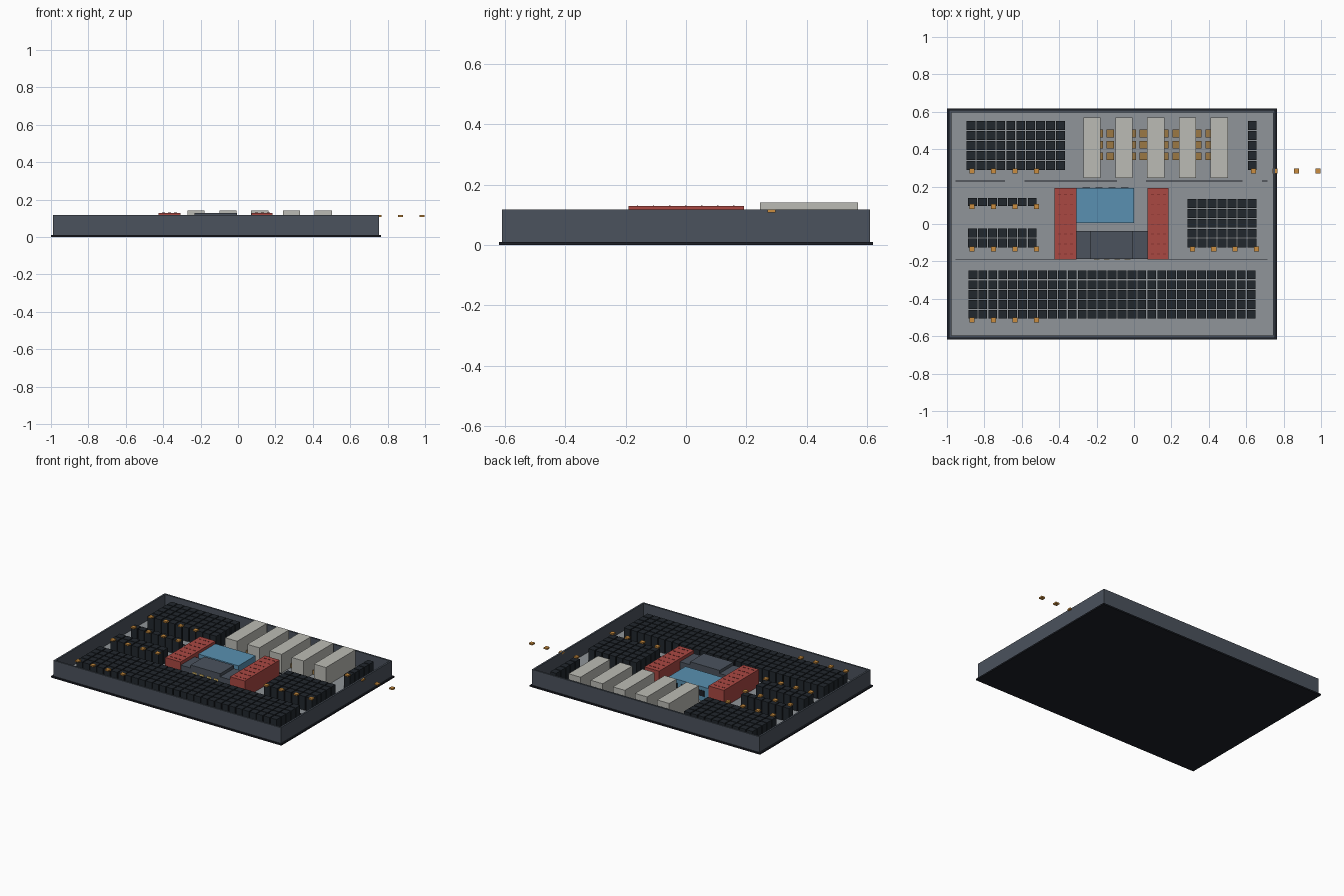
import bpy, bmesh
from mathutils import Matrix, Vector

if "Cube" in bpy.data.objects:
    bpy.data.objects.remove(bpy.data.objects["Cube"])


def material(name, rgb):
    m = bpy.data.materials.new(name)
    m.diffuse_color = (*rgb, 1)
    m.use_nodes = True
    m.node_tree.nodes["Principled BSDF"].inputs["Base Color"].default_value = m.diffuse_color
    return m


DARK = material("near_black", (0.012, 0.014, 0.02))
SLATE = material("slate", (0.07, 0.085, 0.11))
FLOOR = material("floor_grey", (0.28, 0.30, 0.32))
RACK = material("rack_black", (0.015, 0.02, 0.026))
BEIGE = material("beige", (0.50, 0.50, 0.46))
RED = material("red", (0.40, 0.065, 0.055))
DEEP_RED = material("deep_red", (0.25, 0.035, 0.03))
BLUE = material("blue", (0.10, 0.28, 0.44))
ORANGE = material("orange", (0.60, 0.27, 0.05))
BROWN = material("brown", (0.33, 0.19, 0.06))
YELLOW = material("warm_window", (0.60, 0.43, 0.12))


def boxes(name, bounds, mat):
    """One object made of boxes given as (x0, x1, y0, y1, z0, z1)."""
    bm = bmesh.new()
    for x0, x1, y0, y1, z0, z1 in bounds:
        centre = Vector(((x0 + x1) / 2, (y0 + y1) / 2, (z0 + z1) / 2))
        size = (x1 - x0, y1 - y0, z1 - z0, 1)
        bmesh.ops.create_cube(bm, size=1, matrix=Matrix.Translation(centre) @ Matrix.Diagonal(size))
    me = bpy.data.meshes.new(name)
    bm.to_mesh(me)
    bm.free()
    me.materials.append(mat)
    ob = bpy.data.objects.new(name, me)
    bpy.context.collection.objects.link(ob)
    return ob


def grid(x0, x1, y0, y1, nx, ny, gap, z0, z1):
    """Fill a rectangle with nx by ny boxes separated by a gap."""
    px, py = (x1 - x0 + gap) / nx, (y1 - y0 + gap) / ny
    return [(x0 + i * px, x0 + (i + 1) * px - gap, y0 + j * py, y0 + (j + 1) * py - gap, z0, z1)
            for i in range(nx) for j in range(ny)]


Z = 0.012          # floor level
WALL = 0.118       # wall top

# base tray, floor and perimeter walls
boxes("base_plate", [(-1, 0.765, -0.618, 0.618, 0, 0.01)], DARK)
boxes("floor", [(-0.98, 0.745, -0.60, 0.60, 0.009, Z)], FLOOR)
X0, X1, Y, T = -0.988, 0.755, 0.609, 0.012
boxes("perimeter_walls", [
    (X0, X1, -Y, -Y + T, 0.01, WALL), (X0, X1, Y - T, Y, 0.01, WALL),
    (X0, X0 + T, -Y + T, Y - T, 0.01, WALL), (X1 - T, X1, -Y + T, Y - T, 0.01, WALL)], SLATE)

# low divider strips with door gaps
boxes("floor_dividers", [(a, b, y - 0.002, y + 0.002, Z, Z + 0.006) for a, b, y in (
    (-0.955, -0.69, 0.23), (-0.585, -0.09, 0.23), (0.065, 0.58, 0.23), (0.685, 0.715, 0.23),
    (-0.955, -0.425, -0.188), (0.185, 0.715, -0.188))], DARK)

# blocks of dark cabinets
BLOCKS = {
    "back_left": (-0.895, -0.37, 0.29, 0.55, 10, 5),
    "back_right": (0.61, 0.655, 0.29, 0.55, 1, 5),
    "left_upper": (-0.888, -0.52, 0.095, 0.14, 7, 1),
    "left_lower": (-0.888, -0.52, -0.125, -0.025, 7, 2),
    "right": (0.287, 0.655, -0.125, 0.133, 7, 5),
    "front": (-0.885, 0.65, -0.506, -0.248, 29, 5),
}
for name, (a, b, c, d, nx, ny) in BLOCKS.items():
    boxes("cabinets_" + name, grid(a, b, c, d, nx, ny, 0.006, Z, 0.107), RACK)

# rows of four small orange markers, one row running past the wall
for i, (x, y) in enumerate(((-0.865, 0.283), (0.64, 0.283), (-0.865, 0.094), (-0.865, -0.133),
                            (0.312, -0.133), (-0.865, -0.514))):
    boxes(f"marker_row_{i + 1}", [(x + k * 0.1145 - 0.0135, x + k * 0.1145 + 0.0135,
                                   y - 0.0135, y + 0.0135, 0.107, 0.117) for k in range(4)], ORANGE)

# tall beige blocks with low brown crates between them
boxes("beige_blocks", [(x, x + 0.092, 0.245, 0.569, Z, 0.141)
                       for x in (-0.27 + 0.17 * i for i in range(5))], BEIGE)
boxes("brown_crates", grid(-0.205, 0.42, 0.342, 0.504, 11, 3, 0.02, Z, 0.04), BROWN)

# red side wings with a pattern of small roof slots
for side, a, b in (("left", -0.425, -0.307), ("right", 0.072, 0.185)):
    boxes("red_wing_" + side, [(a, b, -0.19, 0.192, Z, 0.129)], RED)
    slots = [(a + 0.018 + 0.032 * i, a + 0.036 + 0.032 * i, y - 0.002, y + 0.002, 0.128, 0.131)
             for i in range(3) for y in (-0.16 + 0.053 * j for j in range(7))]
    boxes("roof_slots_" + side, slots, DEEP_RED)

# blue hall with dark windows on its back
boxes("blue_hall", [(-0.307, 0.0, 0.005, 0.192, Z, 0.11)], BLUE)
boxes("hall_windows", grid(-0.275, -0.03, 0.19, 0.195, 4, 1, 0.03, 0.045, 0.085), DARK)

# slate entrance with a taller centre and lit front windows
boxes("entrance_sides", [(-0.307, -0.232, -0.188, -0.037, Z, 0.107),
                         (-0.005, 0.072, -0.188, -0.037, Z, 0.107)], SLATE)
boxes("entrance_centre", [(-0.232, -0.005, -0.188, -0.037, Z, 0.128)], SLATE)
boxes("entrance_windows", grid(-0.215, -0.02, -0.191, -0.187, 4, 1, 0.025, 0.05, 0.085), YELLOW)
